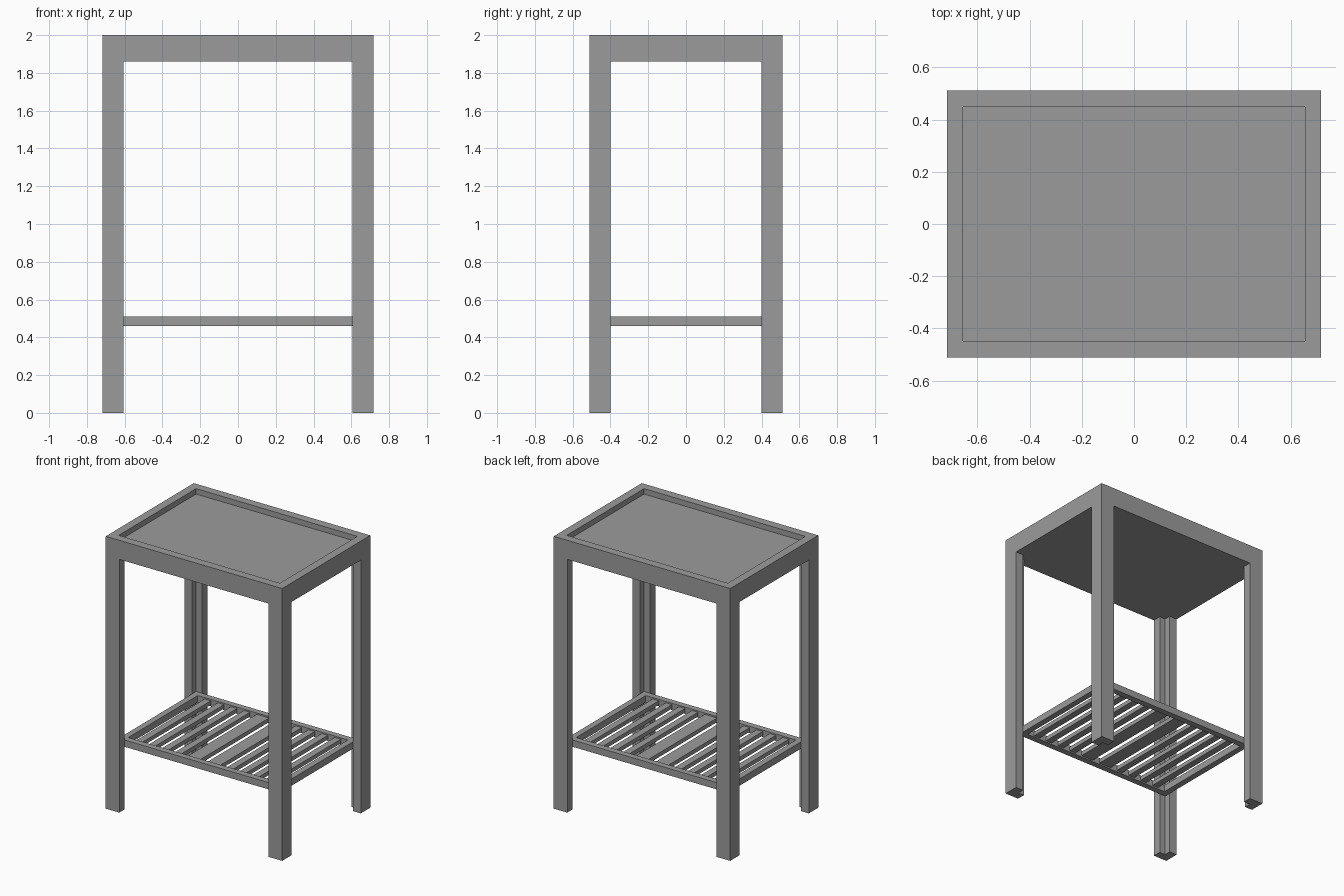
import bpy, bmesh

if "Cube" in bpy.data.objects:
    bpy.data.objects.remove(bpy.data.objects["Cube"])

HX, HY = 0.717, 0.511     # outer half sizes
T = 0.062                 # apron and leg wall thickness
LEG = 0.11                # leg width
APRON_Z = 1.86            # underside of the top

grey = bpy.data.materials.new("dark_grey")
grey.diffuse_color = (0.33, 0.33, 0.33, 1)
grey.use_nodes = True
grey.node_tree.nodes["Principled BSDF"].inputs["Base Color"].default_value = grey.diffuse_color


def make_object(name, bm):
    bmesh.ops.recalc_face_normals(bm, faces=bm.faces)
    mesh = bpy.data.meshes.new(name)
    bm.to_mesh(mesh)
    bm.free()
    mesh.materials.append(grey)
    obj = bpy.data.objects.new(name, mesh)
    bpy.context.collection.objects.link(obj)
    return obj


def prism(name, outline, z0, z1):
    bm = bmesh.new()
    face = bm.faces.new([bm.verts.new((x, y, z0)) for x, y in outline])
    ext = bmesh.ops.extrude_face_region(bm, geom=[face], use_keep_orig=True)
    for v in ext["geom"]:
        if isinstance(v, bmesh.types.BMVert):
            v.co.z = z1
    return make_object(name, bm)


def box(name, x0, x1, y0, y1, z0, z1):
    return prism(name, [(x0, y0), (x1, y0), (x1, y1), (x0, y1)], z0, z1)


# Table top: solid slab with the tray recess pushed down into its upper face
top = box("tray_top", -HX, HX, -HY, HY, APRON_Z, 2.0)
bm = bmesh.new()
bm.from_mesh(top.data)
bm.normal_update()
upper = [f for f in bm.faces if f.normal.z > 0.9]
bmesh.ops.inset_region(bm, faces=upper, thickness=T, use_even_offset=True)
floor = bmesh.ops.extrude_face_region(bm, geom=upper)
bmesh.ops.delete(bm, geom=upper, context='FACES')
for v in floor["geom"]:
    if isinstance(v, bmesh.types.BMVert):
        v.co.z -= 0.04
bmesh.ops.recalc_face_normals(bm, faces=bm.faces)
bm.to_mesh(top.data)
bm.free()

# Four L-section legs, notched on the inner corner
profile = [(0, 0), (LEG, 0), (LEG, T), (T, T), (T, LEG), (0, LEG)]
for sx, side in ((-1, "left"), (1, "right")):
    for sy, end in ((-1, "front"), (1, "back")):
        pts = [(sx * (HX - px), sy * (HY - py)) for px, py in profile]
        prism(f"{end}_{side}_leg", pts, 0, APRON_Z)

# Shelf frame sitting in the leg notches
SX, SY, RAIL = HX - T, HY - T, 0.045
Z0, Z1 = 0.46, 0.51
for s, side in ((-1, "front"), (1, "back")):
    y0, y1 = sorted((s * SY, s * (SY - RAIL)))
    box(f"shelf_{side}_rail", -SX, SX, y0, y1, Z0, Z1)
for s, side in ((-1, "left"), (1, "right")):
    x0, x1 = sorted((s * SX, s * (SX - RAIL)))
    box(f"shelf_{side}_rail", x0, x1, -SY + RAIL, SY - RAIL, Z0, Z1)

# Shelf slats, mirrored: a wide board beside the central gap, then narrow ones
YS = SY - RAIL
slats = [(0.03, 0.13)] + [(0.185 + 0.106 * i, 0.235 + 0.106 * i) for i in range(4)]
for i, (a, b) in enumerate(slats):
    for s, side in ((-1, "left"), (1, "right")):
        x0, x1 = sorted((s * a, s * b))
        box(f"shelf_slat_{side}_{i + 1}", x0, x1, -YS, YS, Z0 + 0.01, Z1 - 0.01)
